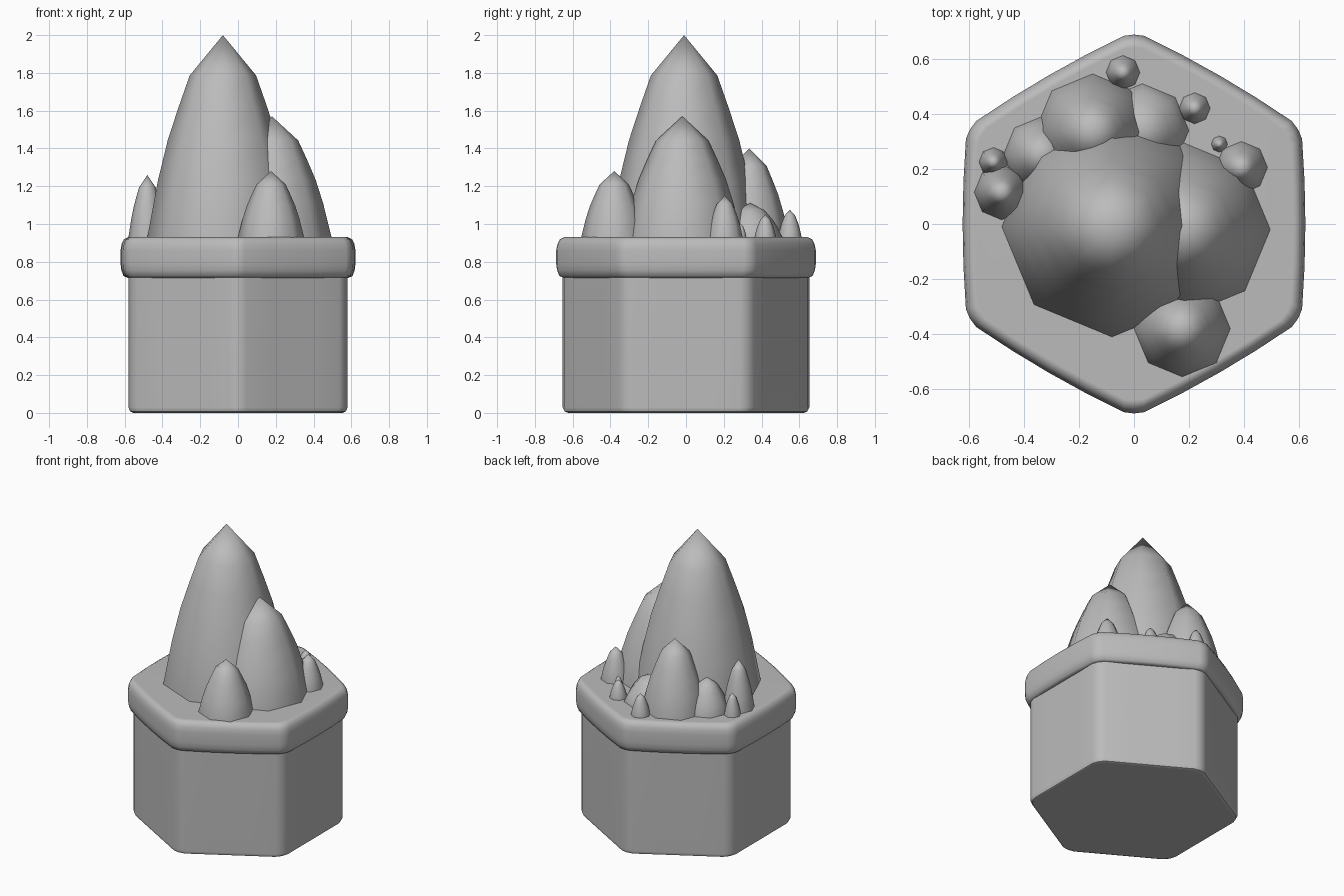
import bpy, bmesh, math
from math import cos, sin, pi

if "Cube" in bpy.data.objects:
    bpy.data.objects.remove(bpy.data.objects["Cube"], do_unlink=True)

stone = bpy.data.materials.new("stone grey")
stone.use_nodes = True
GREY = (0.5, 0.5, 0.5, 1)
stone.diffuse_color = GREY
stone.node_tree.nodes["Principled BSDF"].inputs["Base Color"].default_value = GREY


def loft(name, outline, profile, centre=(0, 0), smooth_angle=pi):
    """Stack scaled copies of an outline; a zero scale closes to a tip."""
    bm = bmesh.new()
    cx, cy = centre
    rings = []
    for scale, z in profile:
        if scale == 0:
            rings.append([bm.verts.new((cx, cy, z))])
        else:
            rings.append([bm.verts.new((cx + x * scale, cy + y * scale, z)) for x, y in outline])
    n = len(outline)
    for low, high in zip(rings, rings[1:]):
        for i in range(n):
            j = (i + 1) % n
            if len(high) == 1:
                bm.faces.new((low[i], low[j], high[0]))
            else:
                bm.faces.new((low[i], low[j], high[j], high[i]))
    bm.faces.new(rings[0][::-1])
    if len(rings[-1]) > 1:
        bm.faces.new(rings[-1])
    mesh = bpy.data.meshes.new(name)
    bm.to_mesh(mesh)
    bm.free()
    mesh.materials.append(stone)
    obj = bpy.data.objects.new(name, mesh)
    bpy.context.collection.objects.link(obj)
    bpy.ops.object.select_all(action='DESELECT')
    obj.select_set(True)
    bpy.context.view_layer.objects.active = obj
    bpy.ops.object.shade_smooth_by_angle(angle=smooth_angle)
    return obj


def hexagon(apothem, corner, bulge):
    """Hexagon outline with rounded corners and slightly bowed sides."""
    pts = []
    half = apothem * math.tan(pi / 6)
    for k in range(6):
        a = k * pi / 3
        out, along = (cos(a), sin(a)), (-sin(a), cos(a))
        flat = half - corner
        for t in (-1, -0.5, 0, 0.5, 1):
            d = apothem - bulge * t * t
            pts.append((out[0] * d + along[0] * flat * t, out[1] * d + along[1] * flat * t))
        # rounded corner after this side
        c = a + pi / 6
        r = (apothem - bulge) / cos(pi / 6) - corner * 0.34
        pts.append((cos(c) * r, sin(c) * r))
    return pts


# Pot body and rim
pot = loft("pot", hexagon(0.58, 0.05, 0),
           [(0.955, 0), (0.985, 0.008), (1, 0.03), (1, 0.76)], smooth_angle=math.radians(40))
rim = loft("rim", hexagon(0.622, 0.05, 0.012),
           [(0.94, 0.715), (0.975, 0.725), (0.993, 0.755), (1, 0.79), (1, 0.86),
            (0.99, 0.895), (0.97, 0.92), (0.93, 0.932)], smooth_angle=math.radians(50))
for part in (pot, rim):
    part.modifiers.new("flat sides", 'WEIGHTED_NORMAL').keep_sharp = True

# Crystals: name, x, y, radius, tip height
SOIL = 0.93
CRYSTALS = [
    ("main", -0.08, -0.01, 0.40, 2.0),
    ("right", 0.18, -0.02, 0.315, 1.57),
    ("front", 0.175, -0.38, 0.175, 1.28),
    ("side", -0.48, 0.115, 0.1, 1.26),
    ("back", -0.15, 0.335, 0.21, 1.40),
    ("back_low", 0.03, 0.34, 0.17, 1.11),
    ("back_corner", -0.335, 0.25, 0.14, 1.15),
    ("small_side", -0.51, 0.225, 0.053, 1.08),
    ("small_back", -0.04, 0.55, 0.062, 1.075),
    ("small_edge", 0.22, 0.42, 0.057, 1.05),
    ("small_right", 0.39, 0.205, 0.095, 1.15),
    ("tiny", 0.31, 0.29, 0.03, 1.0),
]
SHAPE = [(1, 0), (0.86, 0.28), (0.73, 0.48), (0.59, 0.64), (0.44, 0.8), (0, 1)]
octagon = [(cos(i * pi / 4), sin(i * pi / 4)) for i in range(8)]
for name, x, y, radius, tip in CRYSTALS:
    rings = [(radius, SOIL - 0.03)]
    rings += [(radius * r, SOIL + (tip - SOIL) * h) for r, h in SHAPE]
    loft(name + "_crystal", octagon, rings, (x, y))
